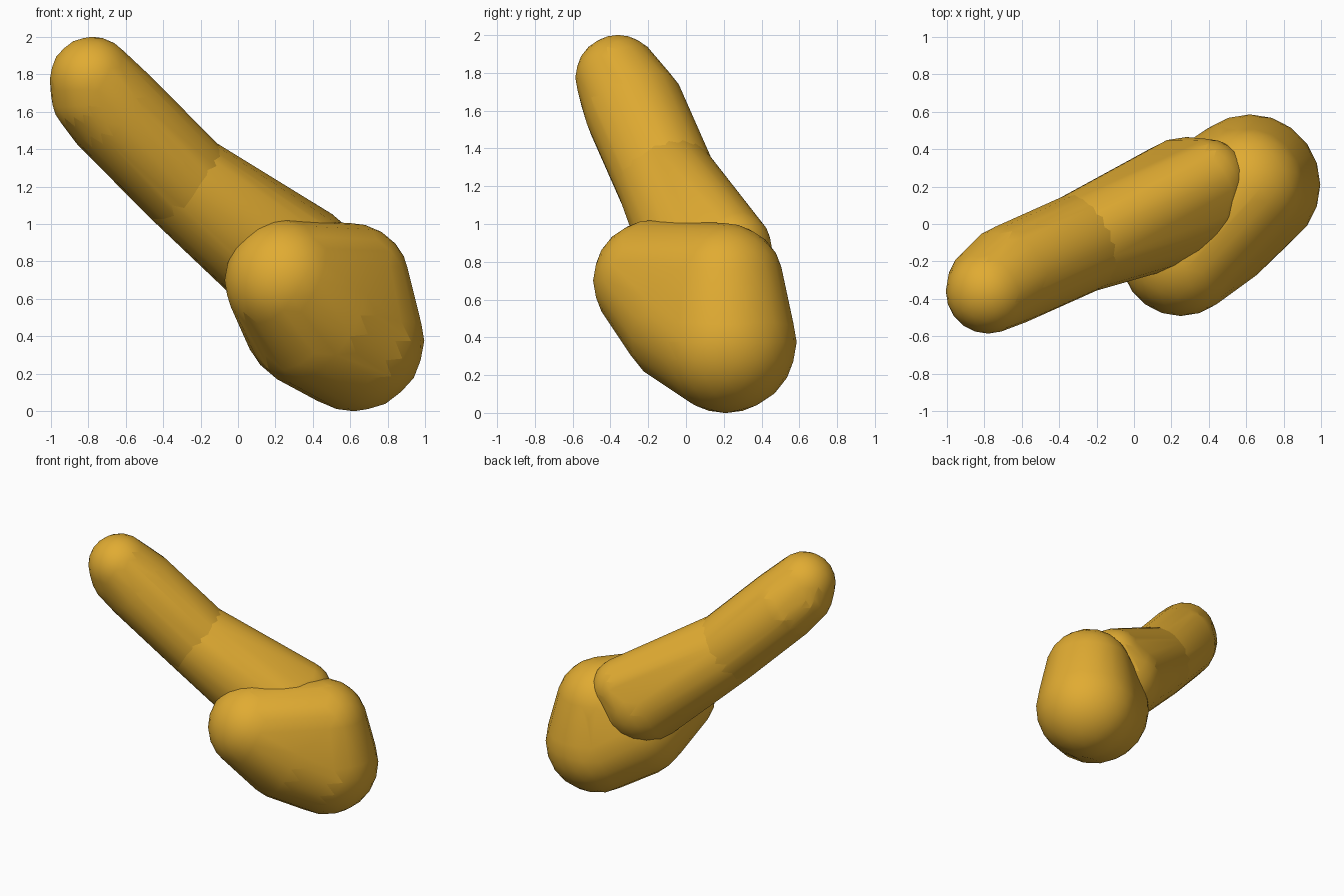
import bpy, bmesh

if "Cube" in bpy.data.objects:
    bpy.data.objects.remove(bpy.data.objects["Cube"])

gold = bpy.data.materials.new("golden_yellow")
gold.use_nodes = True
colour = (0.75, 0.41, 0.032, 1)
gold.diffuse_color = colour
gold.node_tree.nodes["Principled BSDF"].inputs["Base Color"].default_value = colour


def rounded_hull(name, balls):
    """Smooth convex skin around a few balls, each given as centre and radius."""
    bm = bmesh.new()
    for centre, radius in balls:
        ball = bmesh.ops.create_icosphere(bm, subdivisions=3, radius=radius)
        bmesh.ops.translate(bm, verts=ball["verts"], vec=centre)
    hull = bmesh.ops.convex_hull(bm, input=bm.verts)
    spare = {g for g in hull["geom_interior"] + hull["geom_unused"]
             if isinstance(g, bmesh.types.BMVert)}
    bmesh.ops.delete(bm, geom=list(spare), context='VERTS')
    bmesh.ops.recalc_face_normals(bm, faces=bm.faces)
    mesh = bpy.data.meshes.new(name)
    bm.to_mesh(mesh)
    bm.free()
    mesh.materials.append(gold)
    obj = bpy.data.objects.new(name, mesh)
    bpy.context.collection.objects.link(obj)
    bpy.ops.object.select_all(action='DESELECT')
    obj.select_set(True)
    bpy.context.view_layer.objects.active = obj
    bpy.ops.object.shade_smooth_by_angle(angle=0.8)


# Handle: shaft with a narrowed tip, then a flared root
waist = ((-0.28, -0.1, 1.22), 0.268)
rounded_hull("handle_shaft", [
    ((-0.78, -0.36, 1.775), 0.226),   # tip
    ((-0.765, -0.33, 1.69), 0.235),   # outer corner of the tip
    ((-0.66, -0.27, 1.605), 0.268),   # full width
    waist,
])
rounded_hull("handle_root", [
    waist,
    ((0.28, 0.13, 0.78), 0.335),      # flare
    ((0.39, 0.24, 0.87), 0.215),      # back shoulder
])

# Head: lopsided egg leaning down to the back
rounded_hull("head", [
    ((0.25, -0.17, 0.7), 0.322),      # front nose
    ((0.42, 0.05, 0.51), 0.4),        # belly
    ((0.62, 0.21, 0.375), 0.376),     # low back end
    ((0.6, 0.2, 0.685), 0.32),        # upper back shoulder
])
